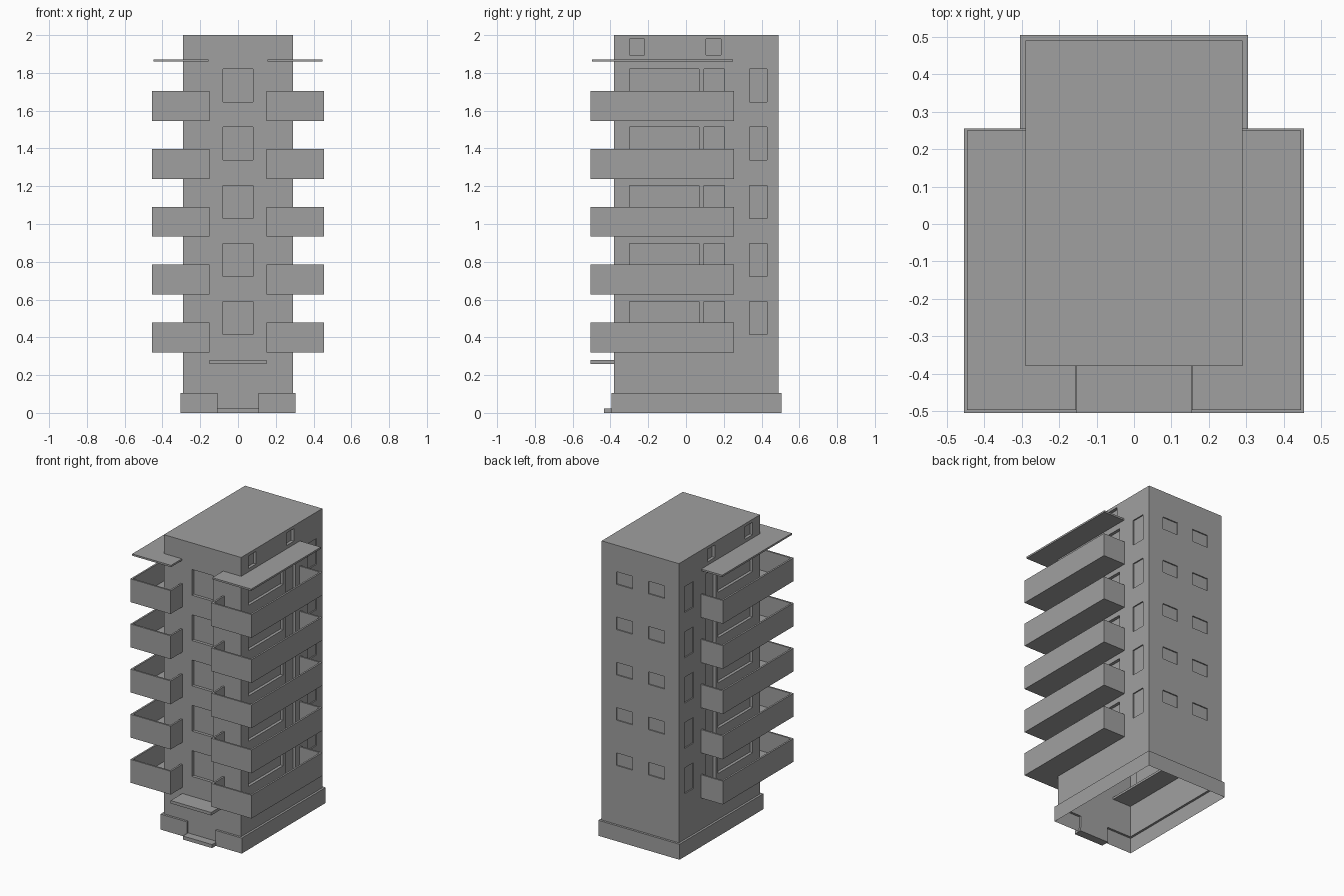
import bpy
import bmesh
from mathutils import Vector

if "Cube" in bpy.data.objects:
    bpy.data.objects.remove(bpy.data.objects["Cube"])

GREY = (0.35, 0.35, 0.35, 1)
concrete = bpy.data.materials.new("plain_grey")
concrete.use_nodes = True
concrete.diffuse_color = GREY
concrete.node_tree.nodes["Principled BSDF"].inputs["Base Color"].default_value = GREY

HALF_W, FRONT, BACK, TOP = 0.29, -0.38, 0.49, 2.0
PLINTH_H, LEDGE = 0.105, 0.015
FLOORS, PITCH = 5, 0.3075


def add_box(bm, x, y, z):
    """Add a box spanning the given (low, high) ranges."""
    lo, hi = Vector((x[0], y[0], z[0])), Vector((x[1], y[1], z[1]))
    verts = bmesh.ops.create_cube(bm, size=1)["verts"]
    for v in verts:
        v.co = Vector(h if c > 0 else l for c, l, h in zip(v.co, lo, hi))


def finish(bm, name):
    bmesh.ops.recalc_face_normals(bm, faces=bm.faces)
    mesh = bpy.data.meshes.new(name)
    bm.to_mesh(mesh)
    bm.free()
    mesh.materials.append(concrete)
    obj = bpy.data.objects.new(name, mesh)
    bpy.context.collection.objects.link(obj)
    return obj


def boxes(name, *spans):
    bm = bmesh.new()
    for span in spans:
        add_box(bm, *span)
    return finish(bm, name)


def side(s, a, b):
    """Range of x on the side s, mirrored when s is -1."""
    return tuple(sorted((s * a, s * b)))


# Recesses for windows and balcony doors
recesses = bmesh.new()
deep, shallow = 0.02, 0.008
for i in range(FLOORS):
    up = i * PITCH
    pane = (0.415 + up, 0.59 + up)
    add_box(recesses, (-0.08, 0.08), (FRONT - 0.1, FRONT + deep), pane)
    for s in (-1, 1):
        wall = side(s, HALF_W - deep, HALF_W + 0.1)
        thin = side(s, HALF_W - shallow, HALF_W + 0.1)
        add_box(recesses, wall, (-0.30, 0.07), pane)
        add_box(recesses, wall, (0.095, 0.205), (0.335 + up, 0.59 + up))
        add_box(recesses, thin, (0.335, 0.43), pane)
        add_box(recesses, side(s, 0.06, 0.18), (BACK - shallow, BACK + 0.1),
                (0.505 + up, 0.59 + up))
for s in (-1, 1):
    for y in (-0.30, 0.105):
        add_box(recesses, side(s, HALF_W - deep, HALF_W + 0.1), (y, y + 0.08), (1.895, 1.98))
cutter = finish(recesses, "recess_cutter")
cutter.hide_render = True

# Tower shell with cut recesses and an open bottom
tower = boxes("tower", ((-HALF_W, HALF_W), (FRONT, BACK), (PLINTH_H, TOP)))
cut = tower.modifiers.new("recesses", "BOOLEAN")
cut.operation = "DIFFERENCE"
cut.solver = "EXACT"
cut.object = cutter
graph = bpy.context.evaluated_depsgraph_get()
carved = bpy.data.meshes.new_from_object(tower.evaluated_get(graph))
tower.modifiers.clear()
tower.data = carved
bpy.data.objects.remove(cutter)
bm = bmesh.new()
bm.from_mesh(carved)
bottom = [f for f in bm.faces if all(v.co.z < PLINTH_H + 0.001 for v in f.verts)]
bmesh.ops.delete(bm, geom=bottom, context="FACES")
bm.to_mesh(carved)
bm.free()

# Plinth: hollow walls with a ledge and an entrance notch
W, F, B, N = HALF_W + LEDGE, FRONT - LEDGE, BACK + LEDGE, 0.108
outline = [(N, FRONT), (N, F), (W, F), (W, B), (-W, B), (-W, F), (-N, F), (-N, FRONT)]
inner = [(-HALF_W, FRONT), (-HALF_W, BACK), (HALF_W, BACK), (HALF_W, FRONT)]
bm = bmesh.new()
low = [bm.verts.new((x, y, 0)) for x, y in outline]
high = [bm.verts.new((x, y, PLINTH_H)) for x, y in outline]
for i in range(len(outline)):
    j = (i + 1) % len(outline)
    bm.faces.new((low[i], low[j], high[j], high[i]))
bm.faces.new(high + [bm.verts.new((x, y, PLINTH_H)) for x, y in inner])
finish(bm, "plinth")

# Entrance
boxes("entrance_step", ((-0.11, 0.11), (-0.435, FRONT), (0, 0.024)))
boxes("entrance_canopy", ((-0.152, 0.152), (-0.505, FRONT), (0.26, 0.28)))

# Balconies wrapping the front corners, and a thin roof above each stack
IN, OUT, Y0, Y1, T = 0.152, 0.455, -0.505, 0.255, 0.012
for s, label in ((1, "left"), (-1, "right")):
    for i in range(FLOORS):
        base = 0.32 + i * 0.3065
        z = (base, base + 0.158)
        boxes(f"{label}_balcony_{i + 1}",
              (side(s, IN, OUT), (Y0, Y1), (base, base + 0.015)),
              (side(s, OUT - T, OUT), (Y0, Y1), z),
              (side(s, IN, OUT - T), (Y0, Y0 + T), z),
              (side(s, IN, IN + T), (Y0 + T, FRONT), z),
              (side(s, HALF_W, OUT - T), (Y1 - T, Y1), z))
    boxes(f"{label}_balcony_roof", (side(s, IN + 0.003, 0.447), (-0.497, 0.25), (1.86, 1.872)))
